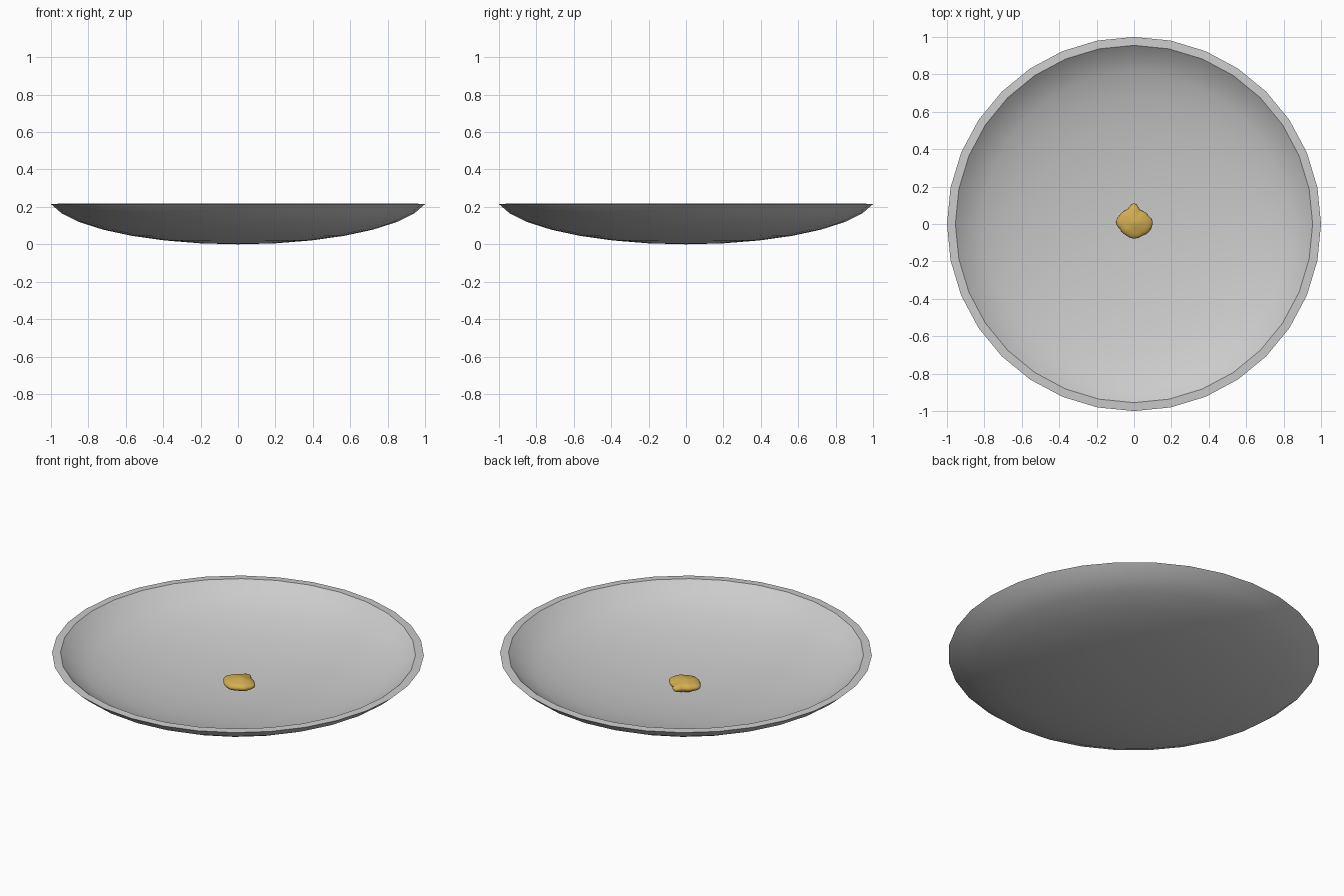
import bpy, bmesh, math

cube = bpy.data.objects.get("Cube")
if cube:
    bpy.data.objects.remove(cube, do_unlink=True)


def make_material(name, rgb):
    mat = bpy.data.materials.new(name)
    mat.use_nodes = True
    mat.diffuse_color = (*rgb, 1)
    mat.node_tree.nodes["Principled BSDF"].inputs["Base Color"].default_value = (*rgb, 1)
    return mat


def finish(bm, name, mat, angle):
    bmesh.ops.recalc_face_normals(bm, faces=bm.faces)
    mesh = bpy.data.meshes.new(name)
    bm.to_mesh(mesh)
    bm.free()
    mesh.materials.append(mat)
    obj = bpy.data.objects.new(name, mesh)
    bpy.context.collection.objects.link(obj)
    bpy.ops.object.select_all(action='DESELECT')
    obj.select_set(True)
    bpy.context.view_layer.objects.active = obj
    bpy.ops.object.shade_smooth_by_angle(angle=math.radians(angle))
    return obj


grey = make_material("pale grey", (0.6, 0.6, 0.6))
gold = make_material("gold", (0.65, 0.42, 0.08))

# Shallow dish: a squashed sphere cap with a thin wall and a flat rim
SIDES, RINGS = 32, 7
STEP = math.pi / 16
RADIUS = 1 / math.sin(RINGS * STEP)
DEPTH = 0.267


def cap_point(ring, shrink):
    t = ring * STEP
    return (shrink * RADIUS * math.sin(t), 0, DEPTH * (1 - shrink * math.cos(t)))


profile = [cap_point(i, 1) for i in range(RINGS + 1)]
profile += [cap_point(i, 0.955) for i in range(RINGS, -1, -1)]
bm = bmesh.new()
verts = [bm.verts.new(p) for p in profile]
edges = [bm.edges.new(pair) for pair in zip(verts, verts[1:])]
bmesh.ops.spin(bm, geom=verts + edges, cent=(0, 0, 0), axis=(0, 0, 1),
               angle=math.tau, steps=SIDES, use_duplicate=False)
bmesh.ops.remove_doubles(bm, verts=bm.verts, dist=0.0005)
finish(bm, "dish", grey, 40)

# Lumpy nugget resting in the middle; outline radii go round from +x
outline = [0.1, 0.083, 0.073, 0.1, 0.077, 0.085, 0.096, 0.084, 0.083, 0.088, 0.086, 0.096]


def outline_radius(angle):
    f = (angle % math.tau) / math.tau * len(outline)
    i = int(f) % len(outline)
    k = (1 - math.cos((f - int(f)) * math.pi)) / 2
    return outline[i] * (1 - k) + outline[(i + 1) % len(outline)] * k


bm = bmesh.new()
bmesh.ops.create_icosphere(bm, subdivisions=4, radius=1)
for v in bm.verts:
    x, y, z = v.co
    r = outline_radius(math.atan2(y, x))
    lump = 1 + 0.08 * math.sin(4 * x + 1) * math.cos(5 * y)
    v.co = (x * r, 0.01 + y * r, 0.044 + z * 0.032 * lump)
finish(bm, "nugget", gold, 60)
